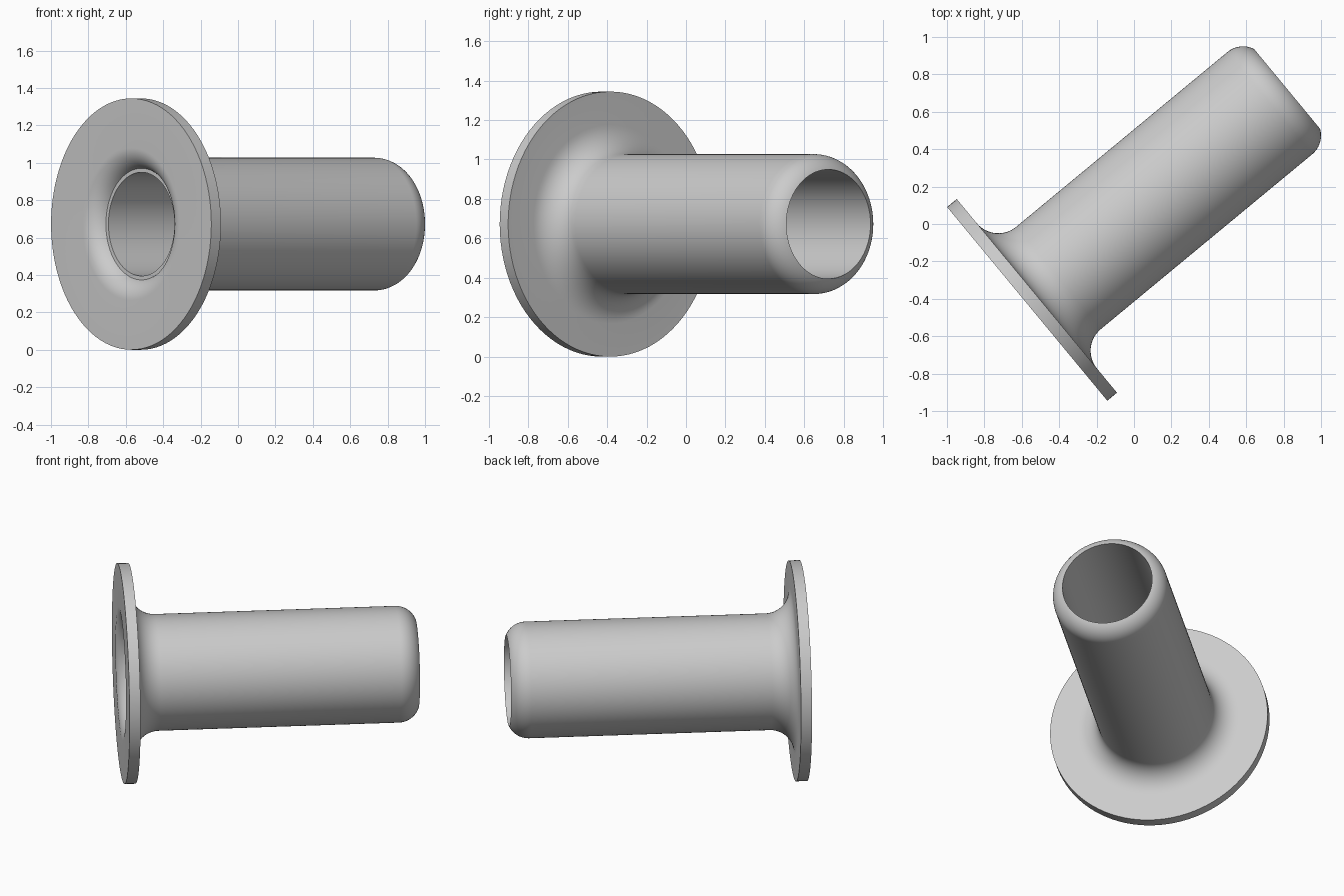
import bpy, bmesh
from math import sin, cos, radians, asin, degrees
from mathutils import Matrix, Vector

cube = bpy.data.objects.get("Cube")
if cube:
    bpy.data.objects.remove(cube, do_unlink=True)

# Main dimensions
FLANGE_R, FLANGE_T = 0.672, 0.067
TUBE_R, BORE_R = 0.355, 0.277
LENGTH, YAW = 1.814, radians(39.6)
FILLET, ROUND, FLARE = 0.15, 0.13, 0.12


def arc(radius, along, r, start, end, steps=12):
    """Arc points as (distance from axis, distance along axis)."""
    angles = [radians(start + (end - start) * i / steps) for i in range(steps + 1)]
    return [(radius + r * cos(a), along + r * sin(a)) for a in angles]


# Closed wall section: flared mouth, flange, root fillet, tube, rounded end, bore
lip = TUBE_R - ROUND
end_angle = 90 - degrees(asin((BORE_R - lip) / ROUND))
mouth = arc(0.408, FLARE, FLARE, 204, 270)
profile = mouth
profile += [(FLANGE_R, 0), (FLANGE_R, FLANGE_T)]
profile += arc(TUBE_R + FILLET, FLANGE_T + FILLET, FILLET, 270, 180)
profile += arc(lip, LENGTH - ROUND, ROUND, 0, end_angle)
profile += [(BORE_R, mouth[0][1])]

# Revolve the section around its axis
bm = bmesh.new()
verts = [bm.verts.new((r, 0, d)) for r, d in profile]
edges = [bm.edges.new((v, verts[(i + 1) % len(verts)])) for i, v in enumerate(verts)]
bmesh.ops.spin(bm, geom=verts + edges, cent=(0, 0, 0), axis=(0, 0, 1),
               angle=radians(360), steps=96, use_duplicate=False)
bmesh.ops.remove_doubles(bm, verts=bm.verts, dist=0.0001)
bmesh.ops.recalc_face_normals(bm, faces=bm.faces)

# Lay the axis down and turn it towards the back left
turn = Matrix.Rotation(YAW, 4, 'Z') @ Matrix.Rotation(radians(90), 4, 'Y')
bm.transform(Matrix.Translation(Vector((-0.571, -0.427, FLANGE_R))) @ turn)
mesh = bpy.data.meshes.new("flanged_sleeve")
bm.to_mesh(mesh)
bm.free()
sleeve = bpy.data.objects.new("flanged_sleeve", mesh)
bpy.context.collection.objects.link(sleeve)

# Plain grey metal colour
grey = bpy.data.materials.new("light_grey")
grey.use_nodes = True
colour = (0.6, 0.6, 0.6, 1)
grey.diffuse_color = colour
grey.node_tree.nodes["Principled BSDF"].inputs["Base Color"].default_value = colour
mesh.materials.append(grey)

# Smooth curves, crisp rims
bpy.ops.object.select_all(action='DESELECT')
sleeve.select_set(True)
bpy.context.view_layer.objects.active = sleeve
bpy.ops.object.shade_smooth_by_angle(angle=radians(30))
